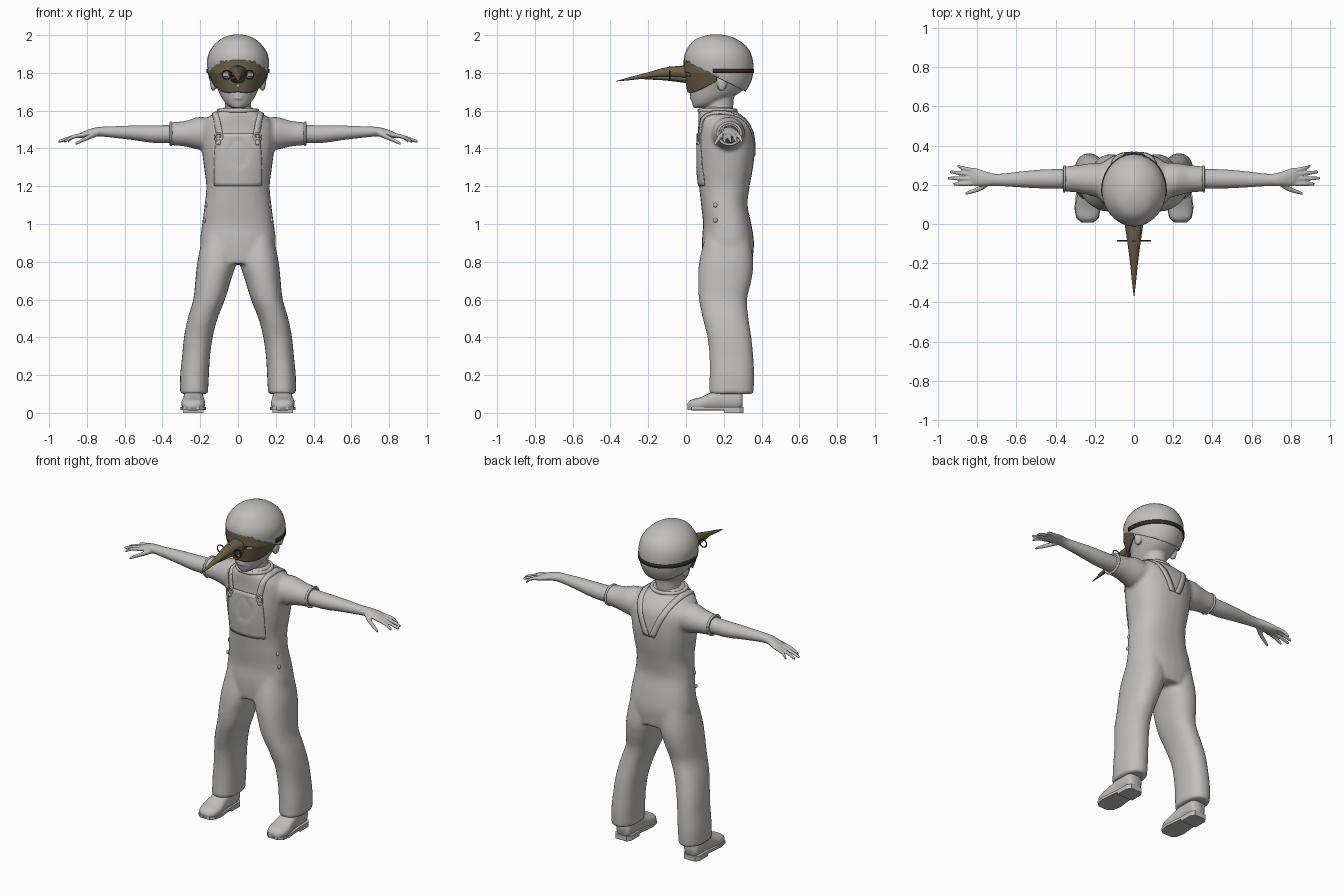
import bpy, bmesh, math
from mathutils import Matrix, Vector

cube = bpy.data.objects.get("Cube")
if cube:
    bpy.data.objects.remove(cube)


def make_material(name, color):
    mat = bpy.data.materials.new(name)
    mat.use_nodes = True
    mat.diffuse_color = (*color, 1)
    shader = mat.node_tree.nodes["Principled BSDF"]
    shader.inputs["Base Color"].default_value = (*color, 1)
    shader.inputs["Roughness"].default_value = 0.8
    return mat


grey = make_material("plain grey", (.53, .52, .51))
brown = make_material("leather brown", (.15, .115, .065))
dark = make_material("dark strap", (.04, .025, .022))


def spline(points, steps):
    """Catmull-Rom interpolation of equal-length tuples."""
    pts = [Vector(p) for p in points]
    pts = [2 * pts[0] - pts[1]] + pts + [2 * pts[-1] - pts[-2]]
    out = []
    for a, b, c, d in zip(pts, pts[1:], pts[2:], pts[3:]):
        for s in range(steps):
            t = s / steps
            out.append(b + t / 2 * (c - a + t * (2 * a - 5 * b + 4 * c - d
                                                 + t * (3 * (b - c) + d - a))))
    return out + [pts[-2]]


def loft(bm, axis, rings, power=2, mirror=False, sides=28, steps=4):
    """Closed tube through rings of (position, centre, centre, radius, radius)."""
    for flip in ((1, -1) if mirror else (1,)):
        loops = []
        for t, c1, c2, r1, r2 in spline(rings, steps):
            loop = []
            for i in range(sides):
                a = math.tau * i / sides
                u, v = (math.copysign(abs(f) ** (2 / power), f)
                        for f in (math.cos(a), math.sin(a)))
                co = [c1 + r1 * u, c2 + r2 * v]
                co.insert("xyz".index(axis), t)
                loop.append(bm.verts.new((co[0] * flip, co[1], co[2])))
            loops.append(loop)
        for low, high in zip(loops, loops[1:]):
            for i in range(sides):
                j = (i + 1) % sides
                bm.faces.new((low[i], low[j], high[j], high[i]))
        bm.faces.new(loops[0])
        bm.faces.new(loops[-1])


def blob(bm, centre, size, mirror=False):
    for flip in ((1, -1) if mirror else (1,)):
        x, y, z = centre
        place = Matrix.Translation((x * flip, y, z)) @ Matrix.Diagonal((*size, 1))
        bmesh.ops.create_uvsphere(bm, u_segments=20, v_segments=12, radius=1, matrix=place)


def finish(bm, name, mat, voxel=0, solid=0, target=None, relax=3):
    bmesh.ops.recalc_face_normals(bm, faces=bm.faces)
    for face in bm.faces:
        face.smooth = True
    mesh = bpy.data.meshes.new(name)
    bm.to_mesh(mesh)
    bm.free()
    mesh.materials.append(mat)
    obj = bpy.data.objects.new(name, mesh)
    bpy.context.collection.objects.link(obj)
    if voxel:
        remesh = obj.modifiers.new("Blend", "REMESH")
        remesh.mode, remesh.voxel_size, remesh.use_smooth_shade = "VOXEL", voxel, True
        obj.modifiers.new("Relax", "SMOOTH").iterations = relax
    if target:
        wrap = obj.modifiers.new("Fit", "SHRINKWRAP")
        wrap.target, wrap.offset = target, .003
    if solid:
        shell = obj.modifiers.new("Thickness", "SOLIDIFY")
        shell.thickness, shell.offset = solid, 0
    return obj


def sheet(bm, rows, keep=lambda co: True):
    """Grid of quads through rows of points."""
    grid = [[bm.verts.new(p) for p in row] for row in rows]
    for r, s in zip(grid, grid[1:]):
        for a, b, c, d in zip(r, r[1:], s[1:], s):
            if keep((a.co + b.co + c.co + d.co) / 4):
                bm.faces.new((a, b, c, d))


def ring(name, mat, place, major, minor, scale=(1, 1, 1), turn=(0, 0, 0)):
    bpy.ops.mesh.primitive_torus_add(location=place, rotation=turn, major_radius=major,
                                     minor_radius=minor, major_segments=28, minor_segments=8)
    obj = bpy.context.object
    obj.name, obj.scale = name, scale
    obj.data.materials.append(mat)
    bpy.ops.object.shade_smooth()


# Clothes: torso, trouser legs and short sleeves blended together
bm = bmesh.new()
loft(bm, "z", [(.79, 0, .22, .18, .13), (.9, 0, .222, .2, .138), (1, 0, .218, .19, .128),
               (1.1, 0, .203, .177, .123), (1.2, 0, .203, .168, .134), (1.3, 0, .207, .18, .148),
               (1.4, 0, .21, .192, .154), (1.5, 0, .208, .198, .144), (1.56, 0, .19, .165, .125),
               (1.6, 0, .165, .1, .095), (1.62, 0, .17, .07, .07)], power=2.4)
loft(bm, "z", [(.1, .233, .24, .074, .118), (.2, .23, .243, .076, .118), (.3, .222, .24, .074, .116),
               (.4, .21, .23, .076, .116), (.5, .187, .21, .079, .121), (.6, .153, .196, .084, .127),
               (.7, .132, .205, .094, .141), (.8, .113, .213, .102, .143),
               (.95, .1, .22, .085, .115)], power=2.3, mirror=True)
loft(bm, "x", [(.08, .21, 1.47, .1, .08), (.2, .225, 1.48, .087, .087),
               (.28, .23, 1.478, .071, .068), (.36, .23, 1.478, .064, .06)], mirror=True)
clothes = finish(bm, "clothes", grey, voxel=.011)

# Arms with hands
bm = bmesh.new()
loft(bm, "x", [(.33, .23, 1.477, .05, .048), (.45, .23, 1.476, .049, .046),
               (.56, .228, 1.483, .042, .038), (.69, .225, 1.488, .031, .028),
               (.75, .23, 1.488, .036, .024), (.81, .24, 1.475, .046, .018),
               (.84, .24, 1.466, .04, .012)], mirror=True)
for root, tip, reach in ((.207, .203, .92), (.229, .234, .95), (.251, .266, .94), (.272, .296, .9)):
    loft(bm, "x", [(.81, root, 1.473, .012, .012), (.87, (root + tip) / 2, 1.462, .011, .011),
                   (reach, tip, 1.437, .008, .008)], mirror=True, sides=10)
loft(bm, "x", [(.74, .215, 1.483, .02, .018), (.79, .18, 1.46, .014, .014),
               (.86, .155, 1.425, .008, .008)], mirror=True, sides=10)
finish(bm, "arms", grey, voxel=.005, relax=2)

# Head, neck, ears and face
bm = bmesh.new()
loft(bm, "z", [(1.55, 0, .17, .08, .085), (1.62, 0, .175, .07, .075), (1.72, 0, .18, .075, .08)])
loft(bm, "z", [(1.615, 0, .08, .03, .04), (1.635, 0, .105, .062, .072), (1.67, 0, .135, .088, .11),
               (1.71, 0, .162, .106, .142), (1.76, 0, .177, .126, .162), (1.82, 0, .18, .14, .169),
               (1.88, 0, .18, .143, .167), (1.94, 0, .17, .115, .135), (1.98, 0, .16, .06, .075)])
blob(bm, (.13, .19, 1.745), (.018, .026, .042), mirror=True)
blob(bm, (0, .02, 1.735), (.018, .022, .022))
for height in (1.68, 1.667):
    blob(bm, (0, .033, height), (.03, .014, .007))
finish(bm, "head", grey, voxel=.007, relax=2)

# Hair cap, trimmed along a line falling towards the nape
bm = bmesh.new()
loft(bm, "z", [(1.64, 0, .17, .085, .09), (1.7, 0, .175, .125, .135), (1.76, 0, .178, .147, .165),
               (1.82, 0, .175, .158, .178), (1.88, 0, .17, .158, .177), (1.93, 0, .168, .136, .156),
               (1.97, 0, .16, .097, .115), (1.99, 0, .16, .058, .07), (2, 0, .16, .015, .02)])
bmesh.ops.bisect_plane(bm, geom=bm.verts[:] + bm.edges[:] + bm.faces[:], plane_co=(0, 0, 1.86),
                       plane_no=(0, .5, 1), clear_inner=True)
finish(bm, "hair", grey, solid=.008)

# Shoes with soles and heels
bm = bmesh.new()
loft(bm, "y", [(.008, .237, .035, .025, .015), (.03, .237, .042, .052, .028),
               (.08, .237, .048, .063, .036), (.14, .236, .062, .056, .05),
               (.2, .235, .075, .052, .062), (.28, .235, .075, .05, .06),
               (.3, .235, .07, .035, .045)], power=2.5, mirror=True)
finish(bm, "shoes", grey)
bm = bmesh.new()
for low, high, bottom in ((.004, .305, .014), (.2, .305, 0)):
    outline = [(.5, .008), (.9, .03), (1.05, .08), (.95, .14), (.85, .2), (.85, .28), (.6, .305)]
    for side in (1, -1):
        half = [(w * .064, y) for w, y in outline if low <= y <= high]
        loop = half + [(-x, y) for x, y in reversed(half)]
        base = bm.faces.new([bm.verts.new((side * .237 + x, y, bottom)) for x, y in loop])
        lift = bmesh.ops.extrude_face_region(bm, geom=[base])["geom"]
        bmesh.ops.translate(bm, vec=(0, 0, .03 - bottom),
                            verts=[v for v in lift if isinstance(v, bmesh.types.BMVert)])
soles = finish(bm, "soles", grey)
bpy.context.view_layer.objects.active = soles
soles.select_set(True)
bpy.ops.object.shade_smooth_by_angle()

# Bib panel and shoulder straps laid on the clothes
bm = bmesh.new()
rows = []
for i in range(15):
    half = .155 - .035 * i / 14
    rows.append([(half * (j / 8 - 1), .06, 1.2 + .28 * i / 14) for j in range(17)])
sheet(bm, rows)
finish(bm, "bib", grey, solid=.006, target=clothes)
bm = bmesh.new()
path = spline([(.1, .05, 1.46), (.12, .09, 1.57), (.125, .2, 1.6), (.09, .33, 1.53),
               (.02, .4, 1.36)], 8)
for side in (1, -1):
    sheet(bm, [[(side * (p.x + d), p.y, p.z) for d in (-.02, 0, .02)] for p in path])
finish(bm, "shoulder_straps", grey, solid=.006, target=clothes)

# Collar, cuffs, buckles and hip buttons
ring("collar", grey, (0, .167, 1.6), .095, .012, scale=(1.05, 1, 1))
for side, word in ((1, "left"), (-1, "right")):
    ring(word + "_cuff", grey, (side * .355, .23, 1.478), .058, .007, (1, 1.07, 1),
         (0, math.pi / 2, 0))
    ring(word + "_buckle", grey, (side * .103, .066, 1.46), .02, .005, turn=(math.pi / 2, 0, 0))
    bm = bmesh.new()
    blob(bm, (side * .103, .067, 1.43), (.013, .009, .013))
    for height, out in ((1.1, .168), (1.02, .178)):
        blob(bm, (side * out, .155, height), (.008, .012, .012))
    finish(bm, word + "_buttons", grey)

# Mask wrapped round the face, with eye openings
bm = bmesh.new()
rows = []
for i in range(25):
    row = []
    for j in range(81):
        turn = (j / 40 - 1) * 1.6
        edge = abs(turn) / 1.6
        low = 1.7 + .06 * edge ** 2 - .012 * math.sin(edge * math.pi)
        z = low + (1.868 - .04 * edge ** 2 - low) * i / 24
        tuck = max(0, 1.8 - z)
        row.append(((.153 - .38 * tuck) * math.sin(turn),
                    .16 - (.169 - .19 * tuck) * math.cos(turn), z))
    rows.append(row)
sheet(bm, rows, keep=lambda c: c.y > .1 or
      ((abs(c.x) - .065) / .023) ** 2 + ((c.z - 1.79) / .013) ** 2 > 1)
finish(bm, "mask", brown, solid=.006)

# Long beak in two halves
bm = bmesh.new()
loft(bm, "y", [(.03, 0, 1.8, .052, .042), (-.1, 0, 1.802, .033, .028), (-.2, 0, 1.787, .02, .016),
               (-.3, 0, 1.769, .01, .008), (-.37, 0, 1.756, .001, .001)])
finish(bm, "upper_beak", brown)
bm = bmesh.new()
loft(bm, "y", [(.03, 0, 1.765, .042, .023), (-.1, 0, 1.773, .026, .014), (-.2, 0, 1.773, .014, .008),
               (-.26, 0, 1.772, .004, .003)])
finish(bm, "lower_beak", brown)

# Wire spectacles resting on the beak
for side, word in ((1, "left"), (-1, "right")):
    ring(word + "_lens_rim", dark, (side * .06, -.086, 1.79), .023, .0035,
         turn=(math.pi / 2, 0, 0))
bm = bmesh.new()
loft(bm, "x", [(-.038, -.086, 1.8, .003, .003), (0, -.086, 1.833, .003, .003),
               (.038, -.086, 1.8, .003, .003)], sides=8)
finish(bm, "spectacle_bridge", dark)

# Strap round the back of the head
bm = bmesh.new()
arc = [math.pi * (i / 40 * 1.1 - .05) for i in range(41)]
sheet(bm, [[(.164 * math.cos(a), .172 + .185 * math.sin(a), 1.81 + d) for a in arc]
           for d in (-.011, .011)])
finish(bm, "mask_strap", dark, solid=.007)
